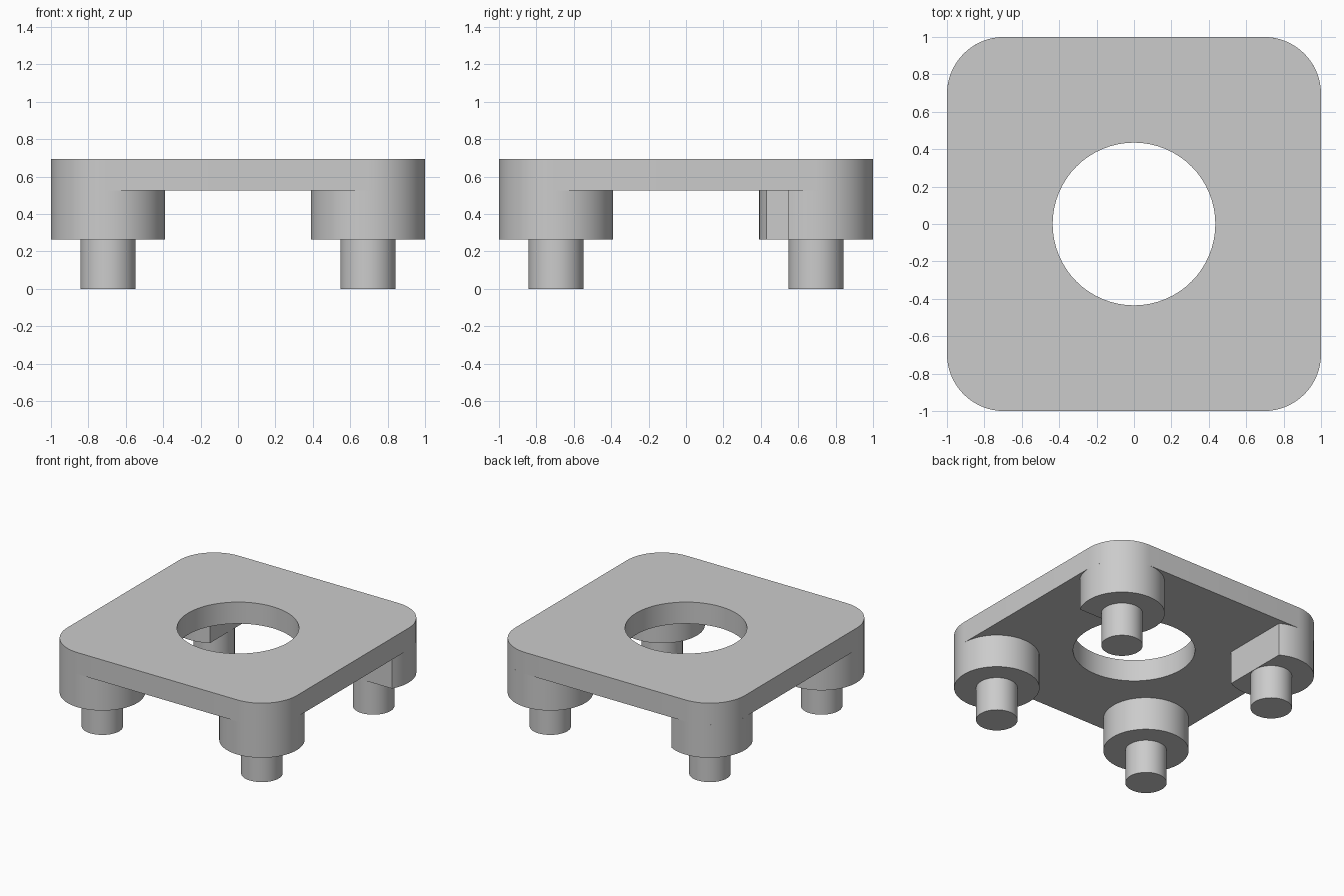
import bpy
import bmesh
from math import cos, sin, pi, acos

cube = bpy.data.objects.get("Cube")
if cube:
    bpy.data.objects.remove(cube, do_unlink=True)

CENTRE = 0.695        # leg axis offset in x and y
PAD_R, PEG_R, HOLE_R = 0.305, 0.148, 0.435
PEG_TOP, PLATE_BOTTOM, TOP = 0.265, 0.525, 0.695
CUT = 0.15            # distance of the flat cut from a pad's axis

grey = bpy.data.materials.new("plain_grey")
grey.use_nodes = True
colour = (0.6, 0.6, 0.6, 1)
grey.diffuse_color = colour
grey.node_tree.nodes["Principled BSDF"].inputs["Base Color"].default_value = colour


def arc(cx, cy, r, start, end, n):
    """Points along an arc, both ends included."""
    angles = [start + (end - start) * i / n for i in range(n + 1)]
    return [(cx + r * cos(a), cy + r * sin(a)) for a in angles]


def circle(cx, cy, r, n=64):
    return arc(cx, cy, r, 0, 2 * pi, n)[:-1]


def prism(name, loops, z0, z1):
    """Fill closed outlines (the second one is a hole) and extrude upward."""
    bm = bmesh.new()
    edges = []
    for loop in loops:
        vs = [bm.verts.new((x, y, z0)) for x, y in loop]
        edges += [bm.edges.new((vs[i - 1], vs[i])) for i in range(len(vs))]
    bmesh.ops.triangle_fill(bm, use_beauty=True, edges=edges)
    result = bmesh.ops.extrude_face_region(bm, geom=bm.faces[:])
    moved = [g for g in result["geom"] if isinstance(g, bmesh.types.BMVert)]
    bmesh.ops.translate(bm, verts=moved, vec=(0, 0, z1 - z0))
    bmesh.ops.recalc_face_normals(bm, faces=bm.faces[:])
    mesh = bpy.data.meshes.new(name)
    bm.to_mesh(mesh)
    bm.free()
    mesh.materials.append(grey)
    obj = bpy.data.objects.new(name, mesh)
    bpy.context.collection.objects.link(obj)
    bpy.ops.object.select_all(action="DESELECT")
    obj.select_set(True)
    bpy.context.view_layer.objects.active = obj
    bpy.ops.object.shade_smooth_by_angle(angle=pi / 6)


# Rounded square plate with a round opening
outline = []
for i, (sx, sy) in enumerate([(1, 1), (-1, 1), (-1, -1), (1, -1)]):
    outline += arc(sx * CENTRE, sy * CENTRE, PAD_R, i * pi / 2, (i + 1) * pi / 2, 16)
prism("plate", [outline, circle(0, 0, HOLE_R)], PLATE_BOTTOM, TOP)

# Corner pads with pegs; the back pads have a flat cut facing a given direction
legs = [("front_left", 1, -1, None), ("front_right", -1, -1, None),
        ("back_left", 1, 1, -pi / 2), ("back_right", -1, 1, 0)]
half = acos(CUT / PAD_R)
for name, sx, sy, facing in legs:
    x, y = sx * CENTRE, sy * CENTRE
    if facing is None:
        pad = circle(x, y, PAD_R)
    else:
        pad = arc(x, y, PAD_R, facing + half, facing + 2 * pi - half, 48)
    prism(name + "_pad", [pad], PEG_TOP, PLATE_BOTTOM)
    prism(name + "_peg", [circle(x, y, PEG_R, 48)], 0, PEG_TOP)
